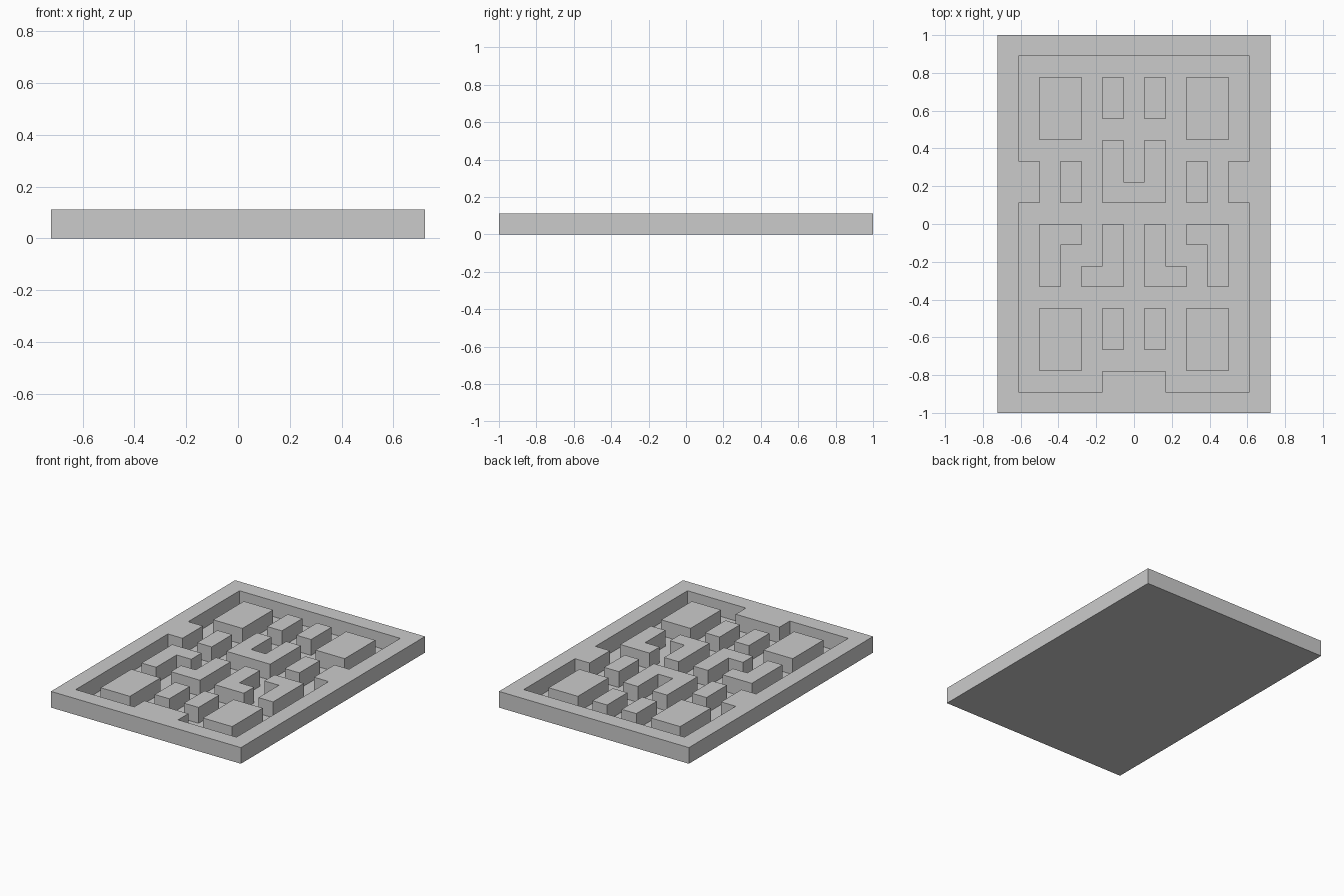
import bpy, bmesh

if "Cube" in bpy.data.objects:
    bpy.data.objects.remove(bpy.data.objects["Cube"])

CELL = 1 / 9      # maze grid unit
BASE = 0.002      # thin floor plate
TOP = CELL        # overall height


def half_prism(name, points, z0, z1):
    """Extrude a right-half outline (in cells) and mirror it across x = 0."""
    bm = bmesh.new()
    face = bm.faces.new([bm.verts.new((x * CELL, y * CELL, z0)) for x, y in points])
    ext = bmesh.ops.extrude_face_region(bm, geom=[face], use_keep_orig=True)
    verts = [g for g in ext["geom"] if isinstance(g, bmesh.types.BMVert)]
    bmesh.ops.translate(bm, verts=verts, vec=(0, 0, z1 - z0))
    bmesh.ops.recalc_face_normals(bm, faces=bm.faces[:])
    # open the centre plane so both halves weld into one body
    seam = [f for f in bm.faces if all(abs(v.co.x) < 1e-6 for v in f.verts)]
    bmesh.ops.delete(bm, geom=seam, context='FACES')
    mesh = bpy.data.meshes.new(name)
    bm.to_mesh(mesh)
    bm.free()
    obj = bpy.data.objects.new(name, mesh)
    bpy.context.collection.objects.link(obj)
    mirror = obj.modifiers.new("Mirror", 'MIRROR')
    mirror.use_mirror_merge = True
    mirror.merge_threshold = 0.0005
    return obj


def rect(x0, x1, y0, y1):
    return [(x0, y0), (x1, y0), (x1, y1), (x0, y1)]


# Floor plate
half_prism("floor_plate", rect(0, 6.5, -9, 9), 0, BASE)

# Border wall with side notches and the front step
border = [(0, -9), (6.5, -9), (6.5, 9), (0, 9), (0, 8), (5.5, 8), (5.5, 3),
          (4.5, 3), (4.5, 1), (5.5, 1), (5.5, -8), (1.5, -8), (1.5, -7), (0, -7)]

# Maze blocks, each given as its right half or right-hand copy
walls = {
    "border_wall": border,
    "back_corner_blocks": rect(2.5, 4.5, 4, 7),
    "back_small_blocks": rect(0.5, 1.5, 5, 7),
    "side_small_blocks": rect(2.5, 3.5, 1, 3),
    "centre_u_block": [(0, 1), (1.5, 1), (1.5, 4), (0.5, 4), (0.5, 2), (0, 2)],
    "outer_hook_blocks": [(2.5, 0), (2.5, -1), (3.5, -1), (3.5, -3), (4.5, -3), (4.5, 0)],
    "inner_hook_blocks": [(0.5, 0), (0.5, -3), (2.5, -3), (2.5, -2), (1.5, -2), (1.5, 0)],
    "front_corner_blocks": rect(2.5, 4.5, -7, -4),
    "front_small_blocks": rect(0.5, 1.5, -6, -4),
}
for name, outline in walls.items():
    half_prism(name, outline, BASE, TOP)
